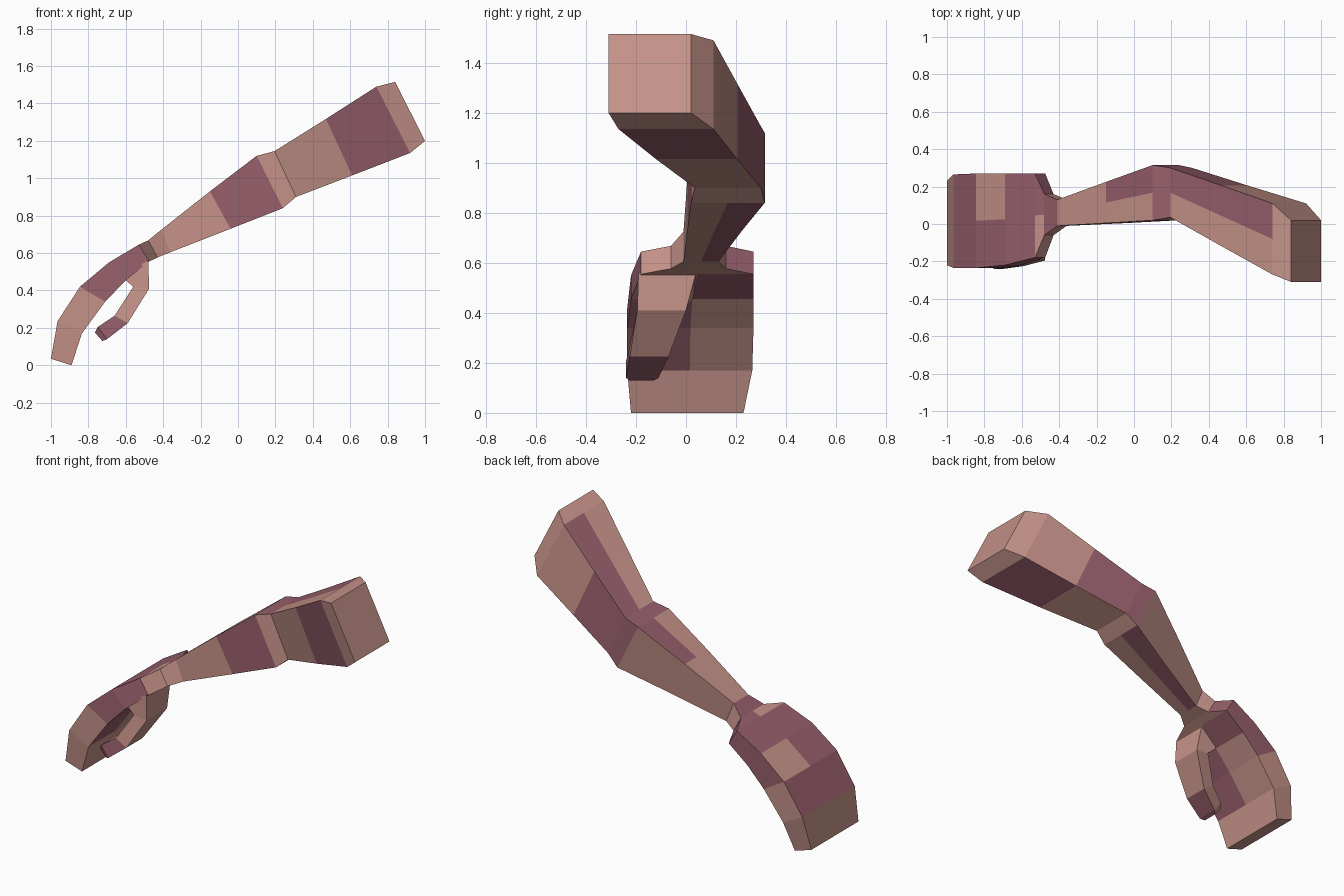
import bpy, bmesh

if "Cube" in bpy.data.objects:
    bpy.data.objects.remove(bpy.data.objects["Cube"])


def material(name, rgb):
    m = bpy.data.materials.new(name)
    m.diffuse_color = (*rgb, 1)
    m.use_nodes = True
    m.node_tree.nodes["Principled BSDF"].inputs["Base Color"].default_value = m.diffuse_color
    return m


MATS = [material("light skin", (0.56, 0.29, 0.25)),
        material("mauve skin", (0.31, 0.115, 0.15))]

# Sides of each segment: upper front half, upper back half, back,
# lower back half, lower front half, front
UF, UB, BK, LB, LF, FR = range(6)


def loft(name, rings, mauve, caps):
    """Join box rings (upper x, z, lower x, z, front y, back y); mauve lists the mauve sides per segment."""
    bm = bmesh.new()
    loops = []
    for xt, zt, xb, zb, yf, yb in rings:
        ym = (yf + yb) / 2
        pts = [(xt, yf, zt), (xt, ym, zt), (xt, yb, zt),
               (xb, yb, zb), (xb, ym, zb), (xb, yf, zb)]
        loops.append([bm.verts.new(p) for p in pts])
    for a, b, sides in zip(loops, loops[1:], mauve):
        for i in range(6):
            j = (i + 1) % 6
            f = bm.faces.new((a[i], a[j], b[j], b[i]))
            f.material_index = int(i in sides)
    for k in caps:
        bm.faces.new(loops[k])
    bmesh.ops.recalc_face_normals(bm, faces=bm.faces)
    me = bpy.data.meshes.new(name)
    bm.to_mesh(me)
    bm.free()
    for m in MATS:
        me.materials.append(m)
    ob = bpy.data.objects.new(name, me)
    bpy.context.collection.objects.link(ob)
    return ob


wrist = (-0.48, 0.668, -0.43, 0.577, -0.06, 0.16)

# Arm from the shoulder cut to the wrist
loft("arm", [
    (0.84, 1.515, 1.00, 1.20, -0.31, 0.02),
    (0.74, 1.49, 0.92, 1.135, -0.27, 0.11),
    (0.47, 1.317, 0.61, 1.015, -0.12, 0.205),
    (0.195, 1.145, 0.31, 0.90, 0.035, 0.30),
    (0.10, 1.12, 0.24, 0.84, 0.02, 0.315),
    (-0.15, 0.93, -0.04, 0.73, 0.005, 0.225),
    (-0.41, 0.725, -0.36, 0.605, -0.01, 0.13),
    wrist,
], [
    (),
    (FR, UB, LB, LF),
    (UB, BK),
    (UF, UB, BK),
    (FR, UB, LB),
    (LB,),
    (UF, UB),
], [0])

# Mitten hand curling down from the wrist
loft("hand", [
    wrist,
    (-0.53, 0.645, -0.475, 0.555, -0.18, 0.27),
    (-0.69, 0.55, -0.60, 0.455, -0.22, 0.27),
    (-0.845, 0.42, -0.71, 0.34, -0.235, 0.27),
    (-0.965, 0.235, -0.835, 0.17, -0.235, 0.265),
    (-1.0, 0.035, -0.89, 0.0, -0.22, 0.23),
], [
    (UB, BK),
    (UF, UB, BK, LB, FR),
    (UF, BK, LF, FR),
    (UF, UB, LF),
    (),
], [-1])

# Thumb under the palm: "upper" is its inner side, "lower" its outer side
loft("thumb", [
    (-0.63, 0.48, -0.48, 0.56, -0.19, 0.04),
    (-0.56, 0.42, -0.475, 0.41, -0.195, 0.0),
    (-0.66, 0.265, -0.59, 0.225, -0.225, -0.07),
    (-0.75, 0.205, -0.70, 0.14, -0.24, -0.11),
    (-0.765, 0.175, -0.725, 0.13, -0.225, -0.13),
], [
    (UF, UB),
    (),
    (FR, LF, LB),
    (FR, LF, LB),
], [-1])
